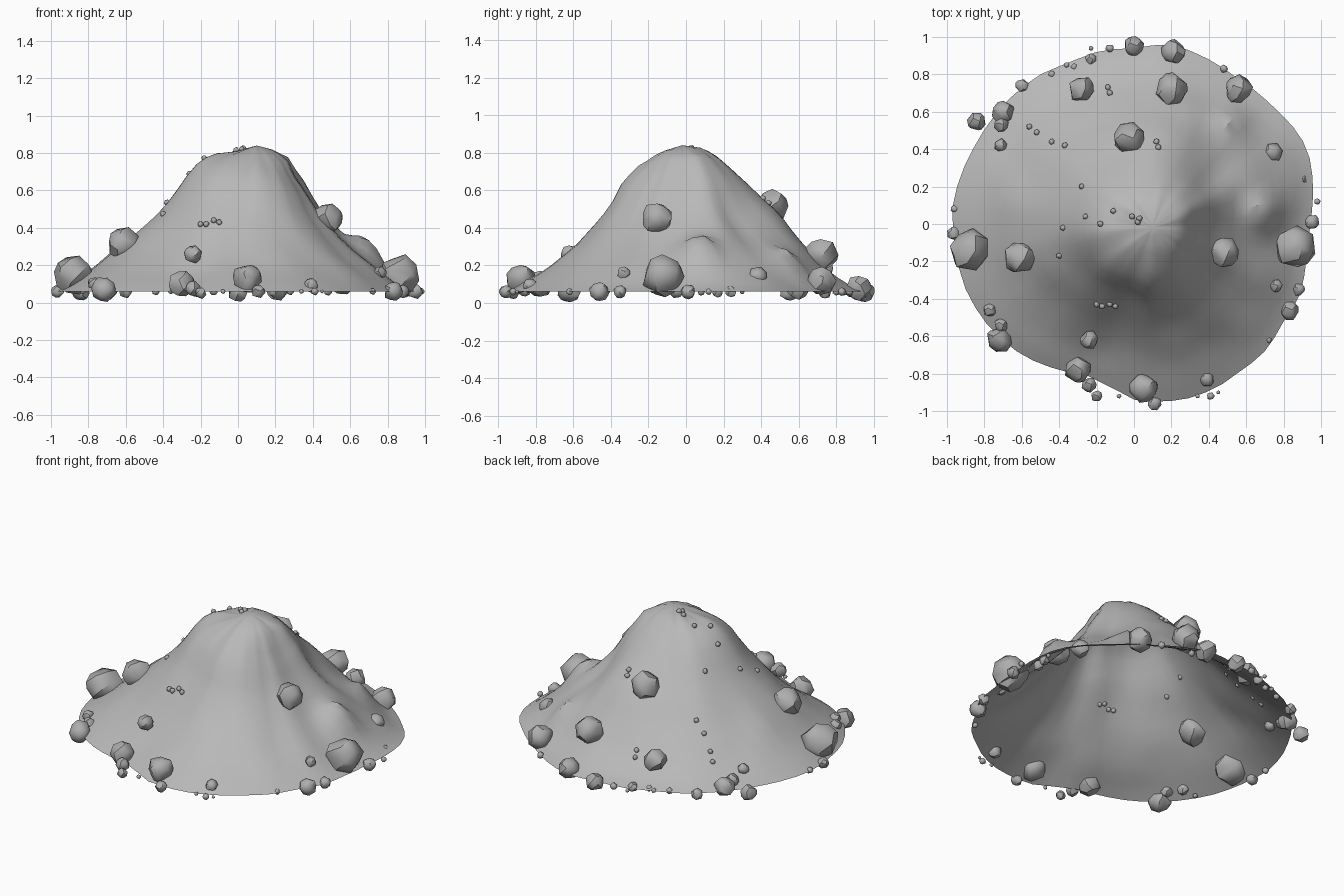
import bpy, bmesh, math, random
from mathutils import Vector, noise

if "Cube" in bpy.data.objects:
    bpy.data.objects.remove(bpy.data.objects["Cube"])

random.seed(4)
PEAK = Vector((0.1, -0.02))
BASE = 0.06


def material(name, v):
    m = bpy.data.materials.new(name)
    m.diffuse_color = (v, v, v, 1)
    m.use_nodes = True
    m.node_tree.nodes["Principled BSDF"].inputs["Base Color"].default_value = m.diffuse_color
    return m


EARTH = material("earth grey", 0.48)
STONE = material("stone grey", 0.42)

# Plan outline of the mound, counter-clockwise
OUTLINE = [(.94, 0), (.94, .35), (.89, .47), (.75, .62), (.55, .78), (.4, .88), (.2, .96),
           (0, .94), (-.2, .92), (-.35, .86), (-.5, .8), (-.6, .73), (-.73, .6), (-.85, .42),
           (-.93, .25), (-.97, .1), (-.96, -.1), (-.9, -.35), (-.8, -.52), (-.6, -.7),
           (-.4, -.78), (-.25, -.81), (-.12, -.87), (0, -.94), (.15, -.95), (.3, -.93),
           (.45, -.87), (.55, -.8), (.7, -.68), (.8, -.52), (.88, -.4), (.92, -.2)]

# Slope profiles from peak (0) to rim (1), in the +x, +y, -x and -y directions
SLOPES = [
    [(0, .84), (.12, .81), (.2, .76), (.25, .67), (.32, .59), (.38, .5), (.54, .35),
     (.71, .23), (.82, .16), (.95, .08), (1, BASE)],
    [(0, .84), (.12, .82), (.22, .76), (.33, .66), (.43, .56), (.53, .47), (.62, .36),
     (.73, .25), (.82, .15), (.93, .08), (1, BASE)],
    [(0, .84), (.09, .81), (.19, .8), (.28, .76), (.33, .71), (.42, .57), (.47, .5),
     (.65, .33), (.84, .17), (1, BASE)],
    [(0, .84), (.13, .8), (.25, .71), (.35, .61), (.41, .51), (.52, .4), (.62, .3),
     (.73, .22), (.84, .15), (1, BASE)],
]

# Local swells and hollows: x, y, height, radius
SWELLS = [(.42, .3, -.05, .12), (.53, .57, .08, .09), (.3, .1, .03, .09), (.7, .08, .1, .1),
          (-.45, -.45, -.02, .12), (.0, -.35, .02, .12), (-.17, -.43, .03, .12)]


def lerp(table, t):
    for (a, va), (b, vb) in zip(table, table[1:]):
        if t <= b:
            return va + (vb - va) * (t - a) / (b - a)
    return table[-1][1]


polar = sorted((math.atan2(y - PEAK.y, x - PEAK.x) % math.tau,
                math.hypot(x - PEAK.x, y - PEAK.y)) for x, y in OUTLINE)
polar = [(polar[-1][0] - math.tau, polar[-1][1])] + polar + [(polar[0][0] + math.tau, polar[0][1])]


def slope_z(a, t):
    """Height at angle a and fraction t of the way to the rim."""
    a %= math.tau
    q = int(a / (math.pi / 2)) % 4
    w = math.sin(a - q * math.pi / 2) ** 2
    z = (1 - w) * lerp(SLOPES[q], t) + w * lerp(SLOPES[(q + 1) % 4], t)
    r = t * lerp(polar, a)
    x, y = PEAK.x + r * math.cos(a), PEAK.y + r * math.sin(a)
    fade = min(1, t * 4) * min(1, (1 - t) * 4)
    bump = 0.02 * noise.noise(Vector((x * 5, y * 5, 3)))
    bump += 0.012 * noise.noise(Vector((math.cos(a) * 4, math.sin(a) * 4, t * 2)))
    for sx, sy, h, s in SWELLS:
        bump += h * math.exp(-((x - sx) ** 2 + (y - sy) ** 2) / (s * s))
    return max(BASE, z + bump * fade)


def ground(x, y):
    d = Vector((x, y)) - PEAK
    a = math.atan2(d.y, d.x) % math.tau
    return slope_z(a, min(1, d.length / lerp(polar, a)))


def finish(bm, name, mat, angle):
    me = bpy.data.meshes.new(name)
    bm.to_mesh(me)
    bm.free()
    ob = bpy.data.objects.new(name, me)
    bpy.context.collection.objects.link(ob)
    me.materials.append(mat)
    bpy.ops.object.select_all(action='DESELECT')
    ob.select_set(True)
    bpy.context.view_layer.objects.active = ob
    bpy.ops.object.shade_smooth_by_angle(angle=math.radians(angle))


# Mound: open shell of rings around the peak
SEG, RINGS = 60, 20
bm = bmesh.new()
top = bm.verts.new((PEAK.x, PEAK.y, slope_z(0, 0)))
rings = []
for i in range(1, RINGS + 1):
    row = []
    for k in range(SEG):
        a, t = math.tau * k / SEG, i / RINGS
        r = t * lerp(polar, a)
        row.append(bm.verts.new((PEAK.x + r * math.cos(a), PEAK.y + r * math.sin(a), slope_z(a, t))))
    rings.append(row)
for k in range(SEG):
    n = (k + 1) % SEG
    bm.faces.new((top, rings[0][k], rings[0][n]))
    for inner, outer in zip(rings, rings[1:]):
        bm.faces.new((inner[k], outer[k], outer[n], inner[n]))
finish(bm, "mound", EARTH, 35)


# Rocks: convex hulls of jittered points on a ball
def add_rock(bm, x, y, z, r, count=22):
    pts = []
    for i in range(count):
        h = 1 - 2 * (i + .5) / count
        a = i * 2.39996 + random.uniform(-.3, .3)
        s = math.sqrt(1 - h * h)
        k = r * random.uniform(.95, 1.1)
        pts.append(bm.verts.new((x + k * s * math.cos(a), y + k * s * math.sin(a),
                                 max(.004, z + k * h))))
    res = bmesh.ops.convex_hull(bm, input=pts)
    loose = [v for v in res["geom_interior"] if isinstance(v, bmesh.types.BMVert)]
    bmesh.ops.delete(bm, geom=loose, context='VERTS')


BOULDERS = [(-.88, -.14, .15, .11), (-.61, -.18, .32, .088), (.48, -.15, .45, .085),
            (.86, -.12, .145, .11), (.2, .72, .26, .088), (-.03, .46, .52, .085),
            (.56, .72, .12, .076), (-.28, .72, .19, .068), (.05, -.88, .13, .078),
            (-.3, -.78, .1, .07), (-.72, -.62, .07, .068), (-.7, .6, .08, .06),
            (.21, .92, .08, .066), (.74, .38, .14, .055)]
STONES = [(-.84, .55, .06, .05), (-.71, .53, .1, .04), (-.71, .42, .13, .036),
          (-.6, .74, .06, .035), (0, .95, .06, .054), (.83, -.46, .06, .054),
          (.88, -.35, .06, .035), (.76, -.33, .16, .034), (.39, -.83, .09, .04),
          (.11, -.96, .06, .036), (-.24, -.86, .075, .04), (-.2, -.92, .05, .03),
          (-.24, -.62, .26, .048), (-.71, -.54, .1, .036), (-.77, -.46, .1, .035),
          (-.965, -.05, .06, .035), (.95, .01, .06, .04), (.89, .17, .06, .03),
          (.9, .24, .06, .03), (-.23, .88, .06, .03), (.19, .89, .06, .03)]
# Rim pebbles: x, y, radius
RIM = [(.98, .12, .017), (.92, .3, .013), (.48, .83, .022), (.28, .87, .02), (-.13, .94, .022),
       (-.23, .94, .013), (-.32, .84, .02), (-.36, .85, .015), (-.44, .8, .02),
       (-.96, .08, .02), (-.83, -.42, .015), (.72, -.62, .018), (.41, -.92, .02),
       (.34, -.92, .012), (.45, -.9, .01), (-.08, -.92, .013)]
# Pebbles lying on the slopes: x, y
SLOPE = [(-.56, .52), (-.52, .49), (-.44, .44), (-.37, .42), (-.28, .2), (-.26, .04), (-.18, 0),
         (-.11, .07), (-.01, .04), (.03, .03), (.02, .01), (-.38, -.02), (-.4, -.17), (-.2, -.43),
         (-.17, -.44), (-.13, -.43), (-.1, -.44), (-.14, .73), (-.13, .7), (.12, .44), (.13, .41)]

bm = bmesh.new()
for b in BOULDERS:
    add_rock(bm, *b)
finish(bm, "boulders", STONE, 38)

bm = bmesh.new()
for s in STONES:
    add_rock(bm, *s)
finish(bm, "stones", STONE, 38)

bm = bmesh.new()
for x, y, r in RIM:
    add_rock(bm, x, y, BASE, r)
for x, y in SLOPE:
    add_rock(bm, x, y, ground(x, y) + .004, .016)
finish(bm, "pebbles", STONE, 60)
